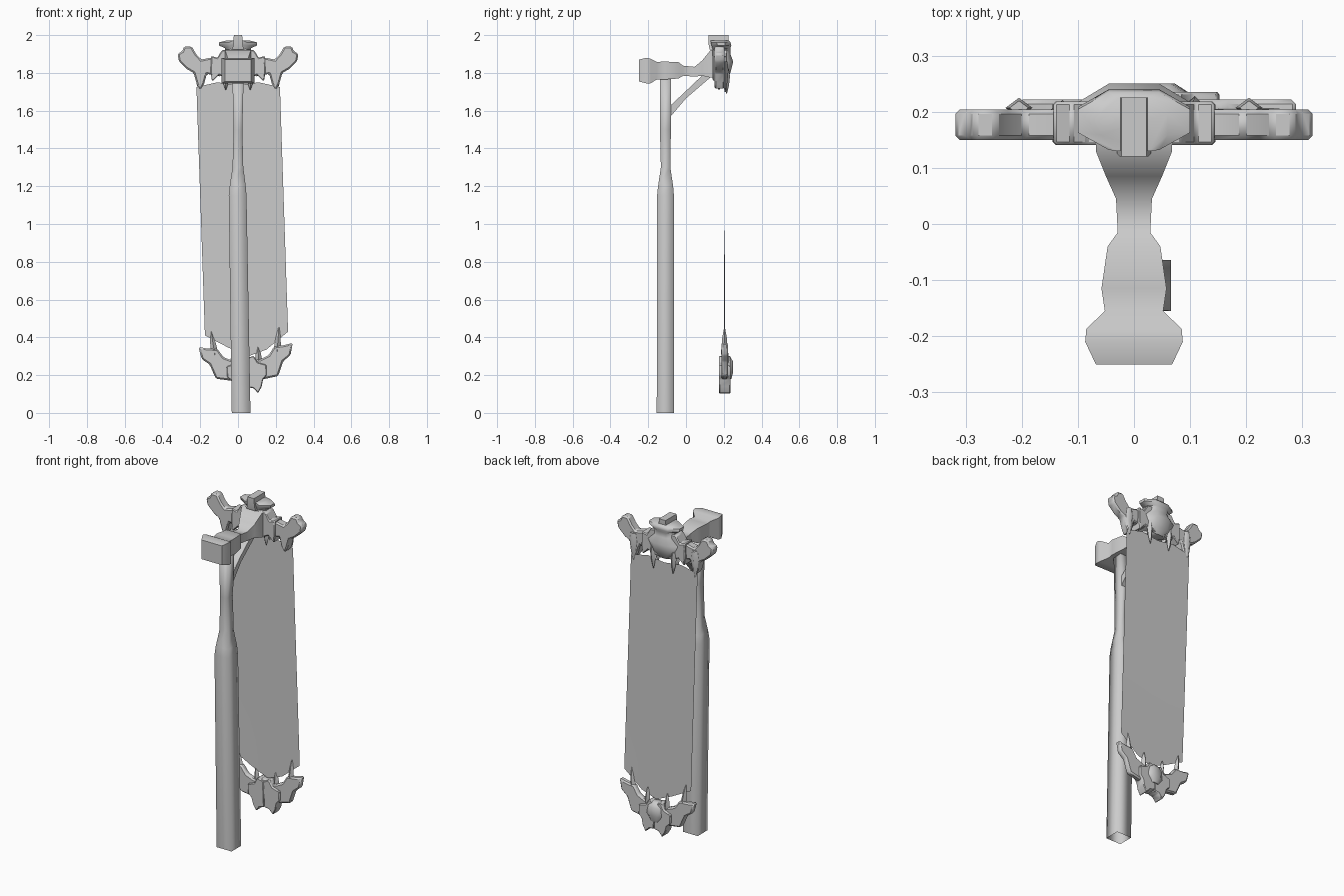
import bpy, bmesh, math
from mathutils import Matrix, Vector

stone = bpy.data.materials.new("light_grey")
stone.diffuse_color = (0.6, 0.6, 0.6, 1)


def finish(name, bm, angle=60, bevel=0.0, matrix=None):
    bmesh.ops.recalc_face_normals(bm, faces=bm.faces)
    if matrix:
        bm.transform(matrix)
    me = bpy.data.meshes.new(name)
    bm.to_mesh(me)
    bm.free()
    me.materials.append(stone)
    me.shade_smooth()
    me.set_sharp_from_angle(angle=math.radians(angle))
    ob = bpy.data.objects.new(name, me)
    bpy.context.collection.objects.link(ob)
    if bevel:
        mod = ob.modifiers.new("bevel", 'BEVEL')
        mod.width = bevel
        mod.limit_method = 'ANGLE'
    return ob


def loft(name, rings, caps=(True, True), angle=60, matrix=None):
    """Skin a list of equal-length rings of points."""
    bm = bmesh.new()
    vs = [[bm.verts.new(p) for p in r] for r in rings]
    n = len(rings[0])
    for a, b in zip(vs, vs[1:]):
        for i in range(n):
            bm.faces.new((a[i], a[(i + 1) % n], b[(i + 1) % n], b[i]))
    if caps[0]:
        bm.faces.new(vs[0])
    if caps[1]:
        bm.faces.new(vs[-1])
    return finish(name, bm, angle, matrix=matrix)


def level(z, x0, x1, y0, y1):
    return [(x0, y0, z), (x1, y0, z), (x1, y1, z), (x0, y1, z)]


def level8(z, h, y0, y1):
    c, d = h * 0.45, (y1 - y0) * 0.3
    return [(-c, y0, z), (c, y0, z), (h, y0 + d, z), (h, y1 - d, z),
            (c, y1, z), (-c, y1, z), (-h, y1 - d, z), (-h, y0 + d, z)]


def plate(name, outline, y0, y1, sx=1, matrix=None, bevel=0.008):
    """Extrude an x-z outline from y0 to y1."""
    bm = bmesh.new()
    f = bm.faces.new([bm.verts.new((sx * x, y0, z)) for x, z in outline])
    res = bmesh.ops.extrude_face_region(bm, geom=[f])
    bmesh.ops.translate(bm, vec=(0, y1 - y0, 0),
                        verts=[g for g in res["geom"] if isinstance(g, bmesh.types.BMVert)])
    return finish(name, bm, 50, bevel, matrix)


def claw(name, x, z_base, z_tip, r, y, lean=0.0, matrix=None):
    """Slender curved spike running from z_base to z_tip."""
    rings = []
    for t, k in ((0, 0.7), (0.3, 1.0), (0.7, 0.65), (1, 0.12)):
        cx, z = x + lean * t, z_base + (z_tip - z_base) * t
        rings.append([(cx + r * k, y, z), (cx, y + 0.018 * k, z),
                      (cx - r * k, y, z), (cx, y - 0.018 * k, z)])
    loft(name, rings, angle=80, matrix=matrix)


# Square post, wider below, open at the foot
loft("post", [level(0, -0.033, 0.066, -0.155, -0.064),
              level(1.15, -0.049, 0.045, -0.153, -0.064),
              level(1.20, -0.044, 0.041, -0.148, -0.068),
              level(1.30, -0.029, 0.028, -0.133, -0.083),
              level(1.50, -0.023, 0.023, -0.138, -0.080),
              level(1.78, -0.030, 0.030, -0.137, -0.078)],
     caps=(False, True), angle=120)

# Horizontal arm: y, half width, bottom, top
arm = [(-0.25, 0.068, 1.755, 1.87), (-0.21, 0.087, 1.745, 1.88), (-0.187, 0.085, 1.745, 1.875),
       (-0.155, 0.052, 1.765, 1.858), (-0.115, 0.058, 1.765, 1.86), (-0.04, 0.047, 1.77, 1.857),
       (-0.015, 0.029, 1.785, 1.838), (0.045, 0.032, 1.78, 1.832), (0.085, 0.05, 1.785, 1.865),
       (0.13, 0.068, 1.775, 1.92), (0.17, 0.068, 1.775, 1.92)]
loft("arm", [[(-h, y, a), (h, y, a), (h, y, b), (-h, y, b)] for y, h, a, b in arm])

# Diagonal brace under the arm
loft("brace", [[(-h, y0, z0), (h, y0, z0), (h, y1, z1), (-h, y1, z1)] for h, y0, z0, y1, z1 in
               ((0.022, -0.085, 1.565, -0.085, 1.625), (0.020, 0.0, 1.665, -0.01, 1.695),
                (0.026, 0.14, 1.785, 0.09, 1.79))])

# Cloth sheet with a pointed lower hem
bm = bmesh.new()
top = [(-0.22, 1.725), (-0.11, 1.75), (0, 1.735), (0.11, 1.75), (0.222, 1.725)]
hem = [(-0.175, 0.41), (-0.05, 0.345), (0.055, 0.30), (0.15, 0.335), (0.265, 0.43)]
rows = 8
grid = []
for r in range(rows + 1):
    t = r / rows
    grid.append([bm.verts.new((a[0] + (b[0] - a[0]) * t,
                               0.204 + 0.002 * (i - 2) * max(0, t - 0.3),
                               a[1] + (b[1] - a[1]) * t))
                 for i, (a, b) in enumerate(zip(top, hem))])
for a, b in zip(grid, grid[1:]):
    for i in range(4):
        bm.faces.new((a[i], b[i], b[i + 1], a[i + 1]))
finish("cloth", bm)

# Upper ornament: knobbed side bones, collar, ties
bone = [(0.09, 1.78), (0.165, 1.795), (0.18, 1.74), (0.2, 1.71), (0.218, 1.74), (0.235, 1.80),
        (0.27, 1.82), (0.312, 1.86), (0.32, 1.90), (0.295, 1.915), (0.285, 1.94), (0.245, 1.94),
        (0.222, 1.90), (0.195, 1.87), (0.15, 1.88), (0.09, 1.87)]
collar = [(0, 1.77), (0.06, 1.77), (0.10, 1.79), (0.137, 1.755), (0.145, 1.80),
          (0.143, 1.89), (0.11, 1.88), (0.085, 1.92), (0, 1.93)]
for side, sx in (("right", 1), ("left", -1)):
    plate(side + "_bone", bone, 0.15, 0.204, sx)
    plate(side + "_collar", collar, 0.141, 0.218, sx, bevel=0.005)
    claw(side + "_outer_tie", sx * 0.205, 1.86, 1.70, 0.024, 0.207)
    claw(side + "_inner_tie", sx * 0.07, 1.82, 1.69, 0.019, 0.215, -sx * 0.005)
    claw(side + "_front_tie", sx * 0.065, 1.80, 1.71, 0.017, 0.175)

# Central carved head and crest
loft("carved_head", [level8(*r) for r in
                     ((1.765, 0.045, 0.165, 0.215), (1.80, 0.085, 0.145, 0.235),
                      (1.86, 0.10, 0.14, 0.25), (1.90, 0.07, 0.15, 0.235),
                      (1.93, 0.068, 0.14, 0.235), (1.945, 0.10, 0.135, 0.24),
                      (1.962, 0.10, 0.132, 0.235), (1.972, 0.06, 0.13, 0.225))], angle=50)
loft("crest", [level(1.925, -0.03, 0.03, 0.125, 0.22), level(1.95, -0.025, 0.025, 0.12, 0.225),
               level(2.0, -0.022, 0.022, 0.12, 0.225)])

# Lower ornament, slightly tilted
tilt = Matrix.Translation(Vector((0.045, 0, 0.25))) @ Matrix.Rotation(math.radians(-2.5), 4, 'Y')
wing = [(0, -0.06), (0.09, -0.075), (0.165, -0.062), (0.195, 0.015), (0.235, 0.045), (0.25, 0.11),
        (0.205, 0.10), (0.15, 0.095), (0.12, 0.05), (0.075, 0.03), (0, 0.025)]
shield = [(0, -0.115), (0.03, -0.12), (0.055, -0.148), (0.075, -0.115), (0.085, -0.075),
          (0.105, -0.055), (0.105, 0.0), (0.06, 0.015), (0.04, 0.05), (0, 0.04)]
for side, sx in (("right", 1), ("left", -1)):
    plate(side + "_lower_wing", wing, 0.187, 0.222, sx, tilt)
    plate(side + "_lower_shield", shield, 0.175, 0.235, sx, tilt, 0.004)
    claw(side + "_lower_outer_spike", sx * 0.16, 0.02, 0.195, 0.02, 0.204, sx * 0.02, tilt)
    claw(side + "_lower_inner_spike", sx * 0.065, 0.0, 0.11, 0.018, 0.21, 0, tilt)
loft("lower_boss", [level8(*r) for r in
                    ((-0.07, 0.035, 0.18, 0.24), (-0.03, 0.06, 0.178, 0.25),
                     (0.02, 0.05, 0.178, 0.25), (0.045, 0.025, 0.185, 0.235))], matrix=tilt)
